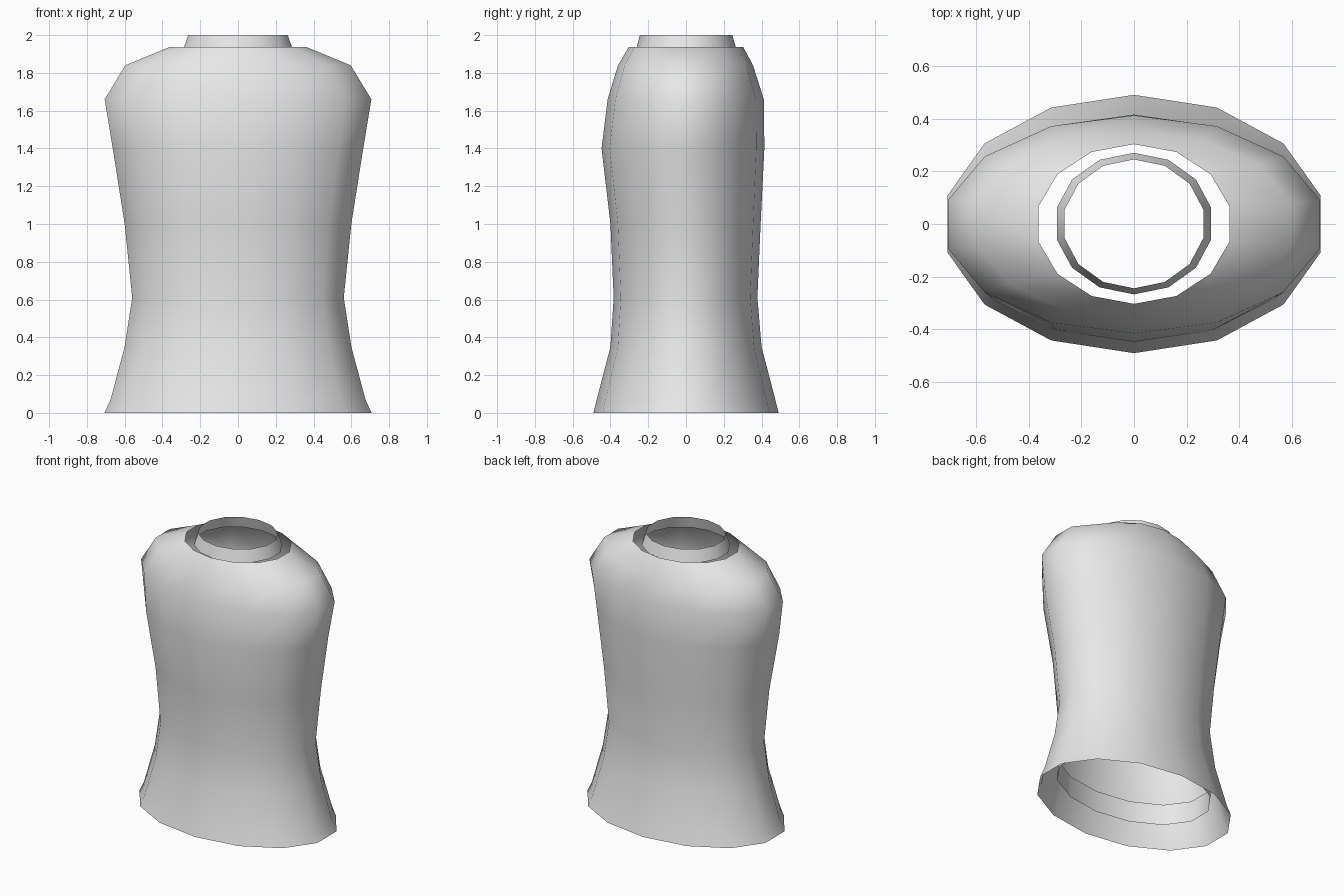
import bpy, bmesh
from math import sin, cos, tau

SIDES = 14

cube = bpy.data.objects.get("Cube")
if cube:
    bpy.data.objects.remove(cube, do_unlink=True)

grey = bpy.data.materials.new("light_grey")
grey.use_nodes = True
colour = (0.8, 0.8, 0.8, 1.0)
grey.diffuse_color = colour
grey.node_tree.nodes["Principled BSDF"].inputs["Base Color"].default_value = colour


def loft(name, rings):
    """Open tube through elliptical rings: height, half width, front y, back y."""
    bm = bmesh.new()
    loops = []
    for z, half, front, back in rings:
        rx = half / sin(tau * 3.5 / SIDES - tau / SIDES / 2)
        ry, cy = (back - front) / 2, (back + front) / 2
        loops.append([bm.verts.new((rx * sin(tau * i / SIDES),
                                    cy - ry * cos(tau * i / SIDES), z))
                      for i in range(SIDES)])
    for low, high in zip(loops, loops[1:]):
        for i in range(SIDES):
            j = (i + 1) % SIDES
            bm.faces.new((low[i], low[j], high[j], high[i]))
    for face in bm.faces:
        face.smooth = True
    mesh = bpy.data.meshes.new(name)
    bm.to_mesh(mesh)
    bm.free()
    mesh.materials.append(grey)
    obj = bpy.data.objects.new(name, mesh)
    bpy.context.collection.objects.link(obj)
    return obj


# Torso shell, open at hem and neck
loft("torso_shell", [
    (0.00, 0.707, -0.49, 0.49),
    (0.07, 0.675, -0.473, 0.473),
    (0.35, 0.60, -0.40, 0.40),
    (0.61, 0.56, -0.383, 0.378),
    (1.00, 0.60, -0.40, 0.395),
    (1.40, 0.663, -0.447, 0.415),
    (1.66, 0.706, -0.415, 0.412),
    (1.84, 0.597, -0.36, 0.355),
    (1.937, 0.362, -0.303, 0.303),
])

# Loose collar ring standing in the neck opening
loft("neck_collar", [
    (1.915, 0.293, -0.267, 0.27),
    (2.00, 0.263, -0.244, 0.245),
])

# Inner band hidden above the hem
loft("waist_band", [
    (0.12, 0.56, -0.385, 0.385),
    (0.27, 0.56, -0.38, 0.38),
])
